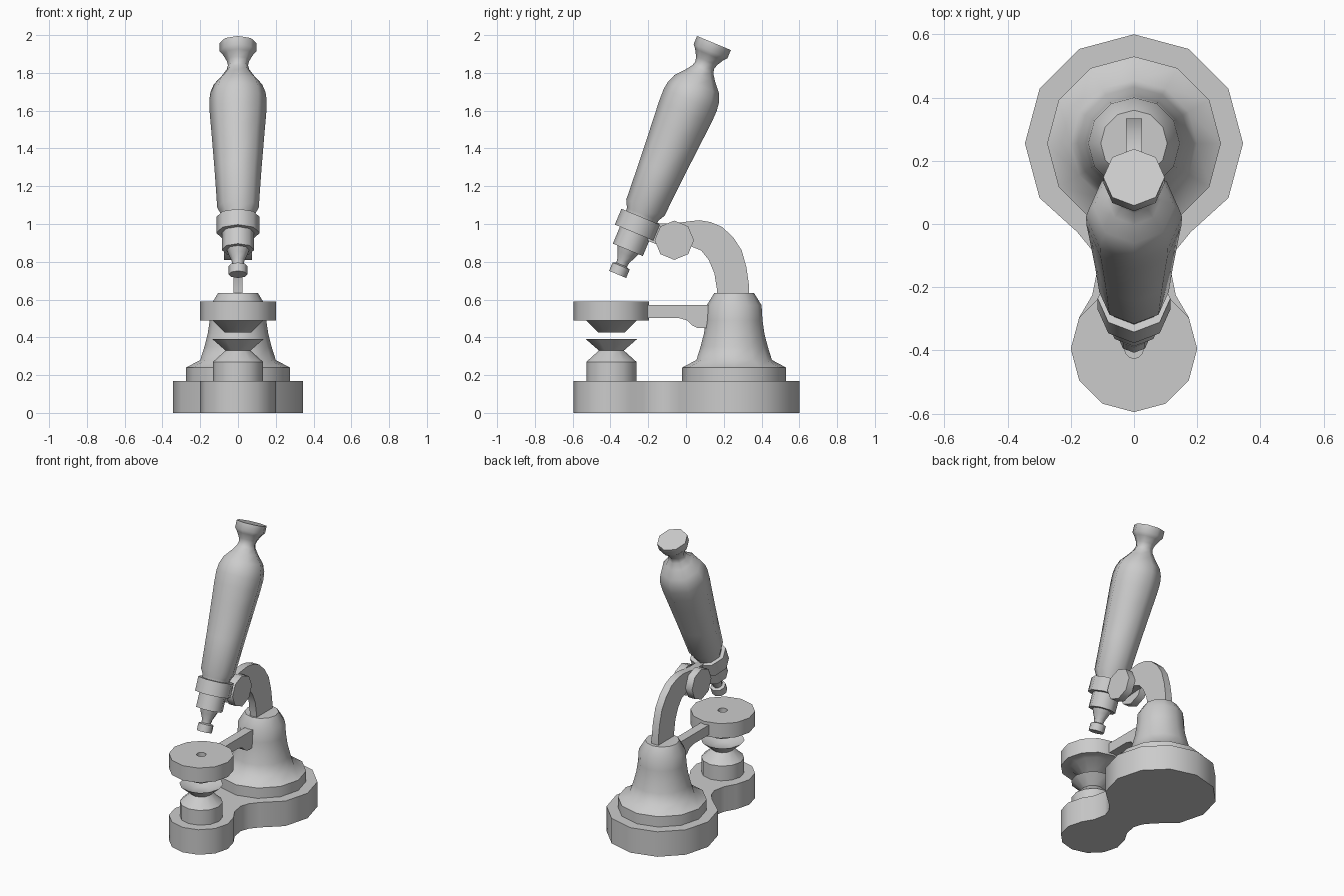
import bpy, bmesh, math

if "Cube" in bpy.data.objects:
    bpy.data.objects.remove(bpy.data.objects["Cube"])

def finish(name, bm, angle=47):
    bmesh.ops.remove_doubles(bm, verts=bm.verts, dist=1e-5)
    bmesh.ops.recalc_face_normals(bm, faces=bm.faces)
    me = bpy.data.meshes.new(name)
    bm.to_mesh(me)
    bm.free()
    ob = bpy.data.objects.new(name, me)
    bpy.context.collection.objects.link(ob)
    bpy.ops.object.select_all(action='DESELECT')
    ob.select_set(True)
    bpy.context.view_layer.objects.active = ob
    bpy.ops.object.shade_smooth_by_angle(angle=math.radians(angle))
    return ob

def lathe(name, profile, sides, loc=(0, 0, 0), rot=(0, 0, 0)):
    """Turn (radius, height) points around z and cap both ends."""
    bm = bmesh.new()
    rings = []
    for r, z in profile:
        rings.append([bm.verts.new((r * math.cos(2 * math.pi * i / sides),
                                    r * math.sin(2 * math.pi * i / sides), z))
                      for i in range(sides)])
    for a, b in zip(rings, rings[1:]):
        for i in range(sides):
            j = (i + 1) % sides
            bm.faces.new((a[i], a[j], b[j], b[i]))
    bm.faces.new(rings[0])
    bm.faces.new(rings[-1])
    ob = finish(name, bm)
    ob.location, ob.rotation_euler = loc, rot
    return ob

def extrude(name, points, offset):
    """Extrude a closed 3D outline along offset."""
    bm = bmesh.new()
    face = bm.faces.new([bm.verts.new(p) for p in points])
    res = bmesh.ops.extrude_face_region(bm, geom=[face], use_keep_orig=True)
    verts = [g for g in res['geom'] if isinstance(g, bmesh.types.BMVert)]
    bmesh.ops.translate(bm, verts=verts, vec=offset)
    return finish(name, bm)

def side_plate(name, yz, half):
    return extrude(name, [(-half, y, z) for y, z in yz], (2 * half, 0, 0))

PY, SY = 0.255, -0.395   # pillar and stage centres

def arc(cy, r, start, stop):
    return [(r * math.cos(math.radians(a)), cy + r * math.sin(math.radians(a)))
            for a in range(start, stop + 1, 30)]

# Base: two rounded lobes joined by a waist
waist = [(0.132, -0.225), (0.115, -0.14), (0.135, -0.08), (0.18, -0.025)]
half = arc(SY, 0.2, -90, 30) + waist + arc(PY, 0.345, -30, 90)
outline = half + [(-x, y) for x, y in reversed(half[1:-1])]
extrude("base", [(x, y, 0) for x, y in outline], (0, 0, 0.17))

# Bell-shaped pillar
lathe("pillar", [(0.275, 0.165), (0.275, 0.24), (0.275, 0.24), (0.2, 0.28),
                 (0.178, 0.35), (0.16, 0.42), (0.15, 0.49), (0.145, 0.57),
                 (0.105, 0.635)], 12, (0, PY, 0))

# Curved arm from the pillar to the tube collar
side_plate("arm", [(0.335, 0.6), (0.333, 0.68), (0.32, 0.77), (0.295, 0.86), (0.25, 0.93),
                   (0.19, 0.985), (0.13, 1.01), (0.07, 1.02), (0.0, 1.012), (-0.08, 1.0),
                   (-0.16, 1.005), (-0.22, 0.98), (-0.2, 0.91), (-0.1, 0.87), (0.03, 0.88),
                   (0.08, 0.86), (0.12, 0.81), (0.15, 0.74), (0.163, 0.66), (0.165, 0.6)], 0.025)

# Focus knobs on both sides of the arm
for side, label in ((-1, "left"), (1, "right")):
    lathe("focus_knob_" + label, [(0.104, -0.025), (0.104, 0.025)], 8,
          (side * 0.05, -0.062, 0.914), (0, math.pi / 2, 0))

# Stage with a central recess and a cone below
lathe("stage", [(0.07, 0.425), (0.135, 0.49), (0.2, 0.49), (0.2, 0.59),
                (0.03, 0.59), (0.03, 0.54)], 12, (0, SY, 0))
side_plate("stage_bracket", [(-0.22, 0.57), (0.15, 0.57), (0.15, 0.45), (0.06, 0.45),
                             (0.03, 0.465), (0.005, 0.49), (-0.04, 0.503), (-0.22, 0.503)], 0.03)

# Light reflector with a dished top
lathe("reflector", [(0.133, 0.165), (0.133, 0.27), (0.066, 0.33), (0.135, 0.39),
                    (0.05, 0.35)], 12, (0, SY, 0))

# Tilted tube: nosepiece with collar, then the body with eyepiece
tilt = (math.radians(-22.6), 0, 0)
foot = (0, -0.362, 0.733)
lathe("objective", [(0.049, 0), (0.049, 0.048), (0.03, 0.055), (0.034, 0.08), (0.05, 0.115),
                    (0.06, 0.141), (0.086, 0.141), (0.086, 0.238), (0.115, 0.238),
                    (0.115, 0.329), (0.088, 0.329)], 8, foot, tilt)
lathe("body_tube", [(0.088, 0.32), (0.09, 0.345), (0.11, 0.383), (0.124, 0.6), (0.141, 0.82),
                    (0.15, 0.93), (0.152, 1.0), (0.146, 1.045), (0.128, 1.09), (0.085, 1.14),
                    (0.06, 1.175), (0.053, 1.2), (0.06, 1.225), (0.08, 1.26), (0.097, 1.28),
                    (0.097, 1.327)], 8, foot, tilt)
